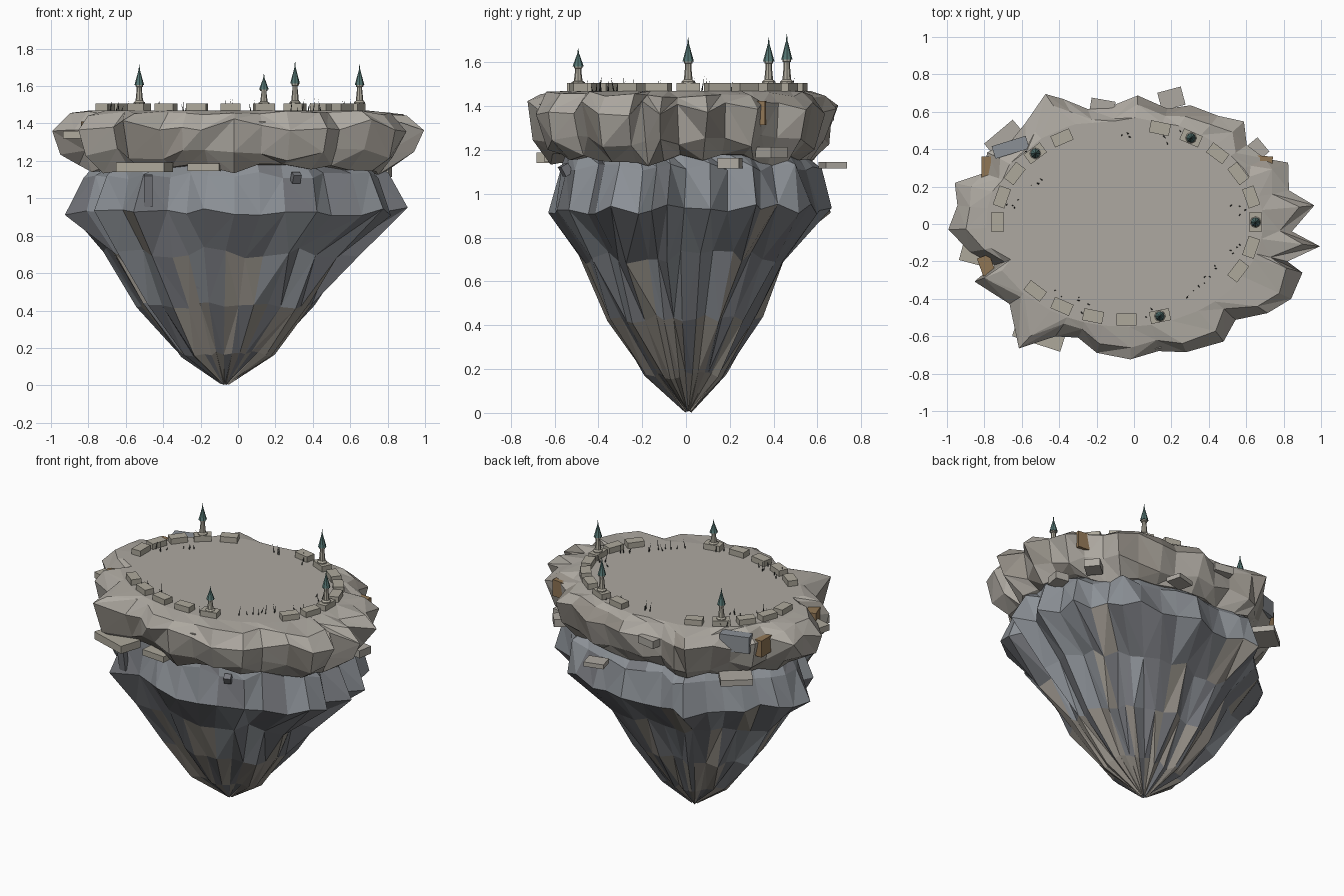
import bpy, bmesh, random
from math import sin, cos, pi, radians, atan2, hypot
from mathutils import Vector, Matrix

if "Cube" in bpy.data.objects:
    bpy.data.objects.remove(bpy.data.objects["Cube"])

random.seed(7)


def material(name, rgb):
    m = bpy.data.materials.new(name)
    m.diffuse_color = (*rgb, 1)
    m.use_nodes = True
    m.node_tree.nodes["Principled BSDF"].inputs["Base Color"].default_value = m.diffuse_color
    return m


WARM = material("warm_stone", (0.42, 0.395, 0.355))
TAUPE = material("taupe_stone", (0.31, 0.285, 0.25))
BLUE = material("blue_stone", (0.26, 0.28, 0.305))
SLATE = material("slate_stone", (0.18, 0.187, 0.205))
PALE = material("wall_stone", (0.42, 0.395, 0.33))
BROWN = material("brown_stone", (0.28, 0.18, 0.09))
TEAL = material("roof_teal", (0.09, 0.18, 0.17))
DARK = material("dark_stem", (0.05, 0.055, 0.05))
TOP = 1.47


def finish(bm, name, mats):
    me = bpy.data.meshes.new(name)
    bm.to_mesh(me)
    bm.free()
    for m in mats:
        me.materials.append(m)
    ob = bpy.data.objects.new(name, me)
    bpy.context.collection.objects.link(ob)
    return ob


# Plan outline of the island, counter-clockwise from the right
OUTLINE = [Vector(p) for p in (
    (1.0, -.12), (.85, -.04), (.97, .1), (.83, .18), (.83, .33), (.7, .35),
    (.6, .42), (.59, .55), (.45, .58), (.3, .63), (.18, .62), (.02, .69),
    (-.12, .63), (-.25, .62), (-.38, .67), (-.47, .69), (-.58, .54), (-.65, .45),
    (-.78, .38), (-.8, .27), (-.96, .22), (-.95, .1), (-1.0, -.03), (-.88, -.15),
    (-.75, -.22), (-.86, -.31), (-.67, -.43), (-.62, -.67), (-.42, -.6), (-.3, -.61),
    (-.2, -.69), (-.02, -.72), (.13, -.68), (.28, -.69), (.48, -.63), (.54, -.51),
    (.72, -.48), (.84, -.4), (.9, -.26), (.82, -.2))]
N = len(OUTLINE)


def ring(z, scale, centre=(0, 0), jr=0.0, jz=0.0, smooth=0.0, down=False):
    pts = []
    for i, p in enumerate(OUTLINE):
        q = p.lerp((OUTLINE[i - 1] + OUTLINE[(i + 1) % N]) / 2, smooth)
        q = q * scale * (1 + random.uniform(-jr, jr)) + Vector(centre)
        dz = random.uniform(-jz, 0 if down else jz)
        pts.append((q.x, q.y, z + dz))
    return pts


def plateau_ring():
    pts, c = [], Vector((-.05, .01))
    for p in OUTLINE:
        d = p - c
        q = c + d * min(.87, 1 / hypot(d.x / .74, d.y / .56))
        pts.append((q.x, q.y, TOP))
    return pts


def rock(name, rings, mats, pick):
    bm = bmesh.new()
    loops = [[bm.verts.new(p) for p in r] for r in rings]
    for a, b in zip(loops, loops[1:]):
        for i in range(N):
            j = (i + 1) % N
            quad = [a[i], b[i], b[j], a[j]]
            if random.random() < .5:
                tris = (quad[:3], [quad[0], quad[2], quad[3]])
            else:
                tris = (quad[1:], [quad[0], quad[1], quad[3]])
            m = pick(sum(v.co.z for v in quad) / 4)
            for t in tris:
                bm.faces.new(t).material_index = m
    bm.faces.new(loops[0])
    bm.faces.new(loops[-1][::-1])
    bmesh.ops.recalc_face_normals(bm, faces=bm.faces)
    return finish(bm, name, mats)


# Overhanging upper rock with the flat plateau
rock("upper_rock", [
    plateau_ring(),
    ring(1.468, .91, jr=.025, jz=.03, down=True),
    ring(1.39, 1.0, jr=.008, jz=.035),
    ring(1.235, .95, jr=.035, jz=.035, smooth=.2),
    ring(1.155, .86, jr=.04, jz=.03, smooth=.3),
    ring(1.17, .6)],
    [WARM, TAUPE], lambda z: 0 if z > 1.44 or random.random() < .7 else 1)


# Tapering lower rock
def lower_pick(z):
    if z < .4:
        return 2 if random.random() < .75 else 1
    if z > .93:
        return 0 if random.random() < .85 else 1
    return random.choices((0, 1, 2), (3, 5, 1.5))[0]


rock("lower_rock", [
    ring(1.2, .78, smooth=.5),
    ring(1.12, .85, (0, .03), .03, .02, .2),
    ring(.93, .915, (0, .025), .03, .025, .1),
    ring(.71, .68, (-.05, 0), .06, .03, .2),
    ring(.43, .49, (-.06, 0), .07, .02, .2),
    ring(.17, .26, (-.07, .005), .1, .02, .3),
    ring(.008, .02, (-.07, .01), 0, .008)],
    [BLUE, SLATE, TAUPE], lower_pick)


def box(name, loc, size, rot=0.0, mat=PALE, tilt=0.0):
    bm = bmesh.new()
    m = (Matrix.Translation(loc) @ Matrix.Rotation(rot, 4, 'Z')
         @ Matrix.Rotation(tilt, 4, 'X') @ Matrix.Diagonal((*size, 1)))
    bmesh.ops.create_cube(bm, size=1, matrix=m)
    return finish(bm, name, [mat])


# Ledges and boulders stuck in the cliff
for x, y, z, w, d, h, a, m in (
        (-.5, -.57, 1.165, .27, .15, .05, -18, PALE), (-.18, -.58, 1.165, .17, .12, .04, -5, PALE),
        (.1, -.62, 1.39, .08, .1, .04, 10, WARM), (-.86, -.14, 1.34, .12, .14, .04, -15, PALE),
        (.2, .67, 1.13, .13, .1, .03, 15, WARM), (-.17, .62, 1.36, .13, .09, .05, -10, WARM),
        (-.68, .44, 1.17, .2, .14, .04, 40, WARM), (.77, .2, 1.14, .1, .09, .05, 80, WARM),
        (.65, .39, 1.19, .11, .1, .05, 40, WARM), (-.66, .41, 1.4, .19, .07, .11, 17, BLUE),
        (.68, .33, 1.37, .12, .07, .11, -5, BROWN), (-.79, .3, 1.37, .05, .12, .11, 0, BROWN),
        (-.79, -.22, 1.36, .07, .1, .1, 20, BROWN)):
    box("cliff_ledge", (x, y, z), (w, d, h), radians(a), m)


def lathe(bm, x, y, profile, sides, mat_of):
    prev = None
    for k, (r, z) in enumerate(profile):
        cur = [bm.verts.new((x + r * cos(2 * pi * i / sides), y + r * sin(2 * pi * i / sides), z))
               for i in range(sides)]
        if prev:
            for i in range(sides):
                j = (i + 1) % sides
                bm.faces.new((prev[i], prev[j], cur[j], cur[i])).material_index = mat_of(k)
        prev = cur
    bm.faces.new(prev)


def tower(x, y, h):
    prof = [(.03, 0), (.03, .06), (.02, .1), (.014, .38), (.014, .44), (.02, .45), (.02, .49),
            (.026, .49), (.004, .86), (.001, 1)]
    bm = bmesh.new()
    lathe(bm, x, y, [(r, TOP + .03 + t * h) for r, t in prof], 8, lambda k: 1 if k >= 7 else 0)
    finish(bm, "watch_tower", [PALE, TEAL])


# Ring of wall blocks, four of them carrying towers
TOWERS = {0: .215, 4: .23, 9: .215, 19: .165}
for k in (0, 1, 2, 3, 4, 5, 8, 9, 10, 11, 12, 15, 16, 17, 18, 19, 22, 23):
    a = radians(15 * k)
    x, y = -.04 + .69 * cos(a), .01 + .52 * sin(a)
    tangent = atan2(.52 * cos(a), -.69 * sin(a))
    box("wall_block", (x, y, TOP + .015), (.108, .065, .044), tangent)
    if k in TOWERS:
        tower(x, y, TOWERS[k])

# Clumps of thin stems along the plateau edge
bm = bmesh.new()
for cx, cy in ((.55, .1), (-.03, .5), (.2, .45), (-.52, .25), (-.66, .13), (-.54, .4),
               (-.25, -.43), (.09, -.46), (.4, -.27), (.33, -.36), (-.43, -.4), (.53, -.12)):
    for _ in range(4):
        x, y = cx + random.uniform(-.05, .05), cy + random.uniform(-.05, .05)
        h = random.uniform(.025, .07)
        base = [bm.verts.new((x + .004 * cos(t), y + .004 * sin(t), TOP - .003))
                for t in (0, 2 * pi / 3, 4 * pi / 3)]
        tip = bm.verts.new((x + random.uniform(-.015, .015), y + random.uniform(-.015, .015), TOP + h))
        for i in range(3):
            bm.faces.new((base[i], base[(i + 1) % 3], tip))
finish(bm, "grass_stems", [DARK])

# Dark shards jutting from the lower rock
for x, y, z, l, a, t in ((-.48, -.54, 1.04, .17, 0, 10), (-.38, -.4, .75, .22, 0, 18),
                         (.31, -.55, 1.11, .05, 20, 30), (-.2, -.35, .6, .16, 0, 20)):
    box("rock_shard", (x, y, z), (.045, .04, l), radians(a), SLATE, radians(t))
